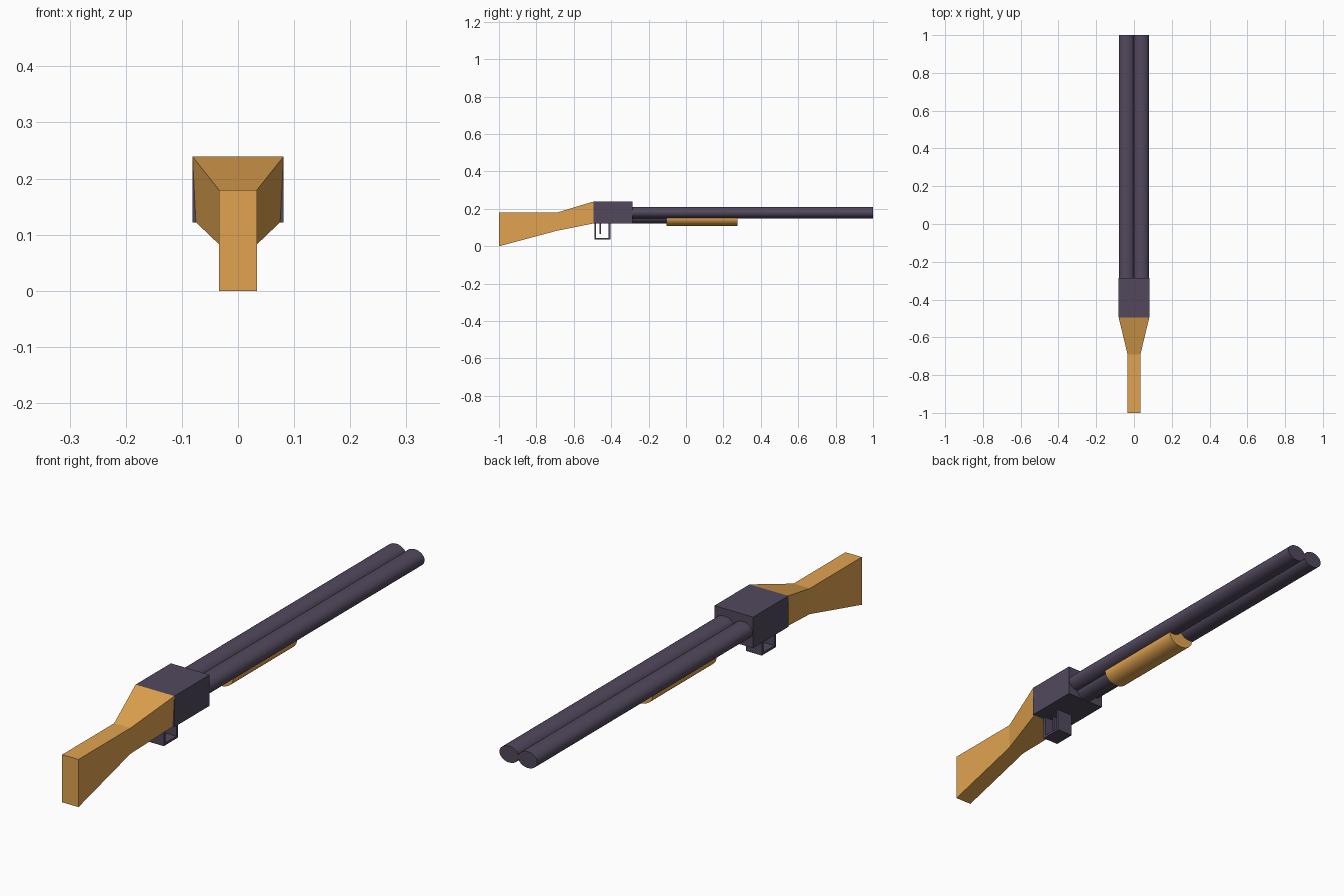
import bpy, bmesh, math
from mathutils import Matrix

if "Cube" in bpy.data.objects:
    bpy.data.objects.remove(bpy.data.objects["Cube"])


def material(name, rgb):
    m = bpy.data.materials.new(name)
    m.diffuse_color = (*rgb, 1)
    m.use_nodes = True
    m.node_tree.nodes["Principled BSDF"].inputs["Base Color"].default_value = m.diffuse_color
    return m


WOOD = material("wood", (0.75, 0.37, 0.08))
METAL = material("dark_metal", (0.085, 0.066, 0.11))


def finish(name, bm, mat):
    bmesh.ops.recalc_face_normals(bm, faces=bm.faces)
    me = bpy.data.meshes.new(name)
    bm.to_mesh(me)
    bm.free()
    me.materials.append(mat)
    ob = bpy.data.objects.new(name, me)
    bpy.context.collection.objects.link(ob)
    return ob


def add_box(bm, half_x, y0, y1, z0, z1):
    mat = Matrix.Translation((0, (y0 + y1) / 2, (z0 + z1) / 2))
    mat = mat @ Matrix.Diagonal((2 * half_x, y1 - y0, z1 - z0, 1))
    bmesh.ops.create_cube(bm, size=1, matrix=mat)


def boxes(name, mat, *dims):
    bm = bmesh.new()
    for d in dims:
        add_box(bm, *d)
    return finish(name, bm, mat)


def tube(name, mat, x, z, rx, rz, y0, y1):
    # oval rod lying along y
    bm = bmesh.new()
    m = Matrix.Translation((x, (y0 + y1) / 2, z)) @ Matrix.Diagonal((rx, 1, rz, 1))
    m = m @ Matrix.Rotation(math.radians(90), 4, 'X')
    bmesh.ops.create_cone(bm, cap_ends=True, segments=32, radius1=1, radius2=1,
                          depth=y1 - y0, matrix=m)
    ob = finish(name, bm, mat)
    for p in ob.data.polygons:
        p.use_smooth = len(p.vertices) == 4
    return ob


# Stock: lofted sections (y, half width bottom, half width top, z bottom, z top)
bm = bmesh.new()
rings = []
for y, wb, wt, zb, zt in [(-1.0, 0.034, 0.034, 0.0, 0.18),
                          (-0.69, 0.034, 0.034, 0.083, 0.18),
                          (-0.495, 0.075, 0.081, 0.122, 0.239)]:
    rings.append([bm.verts.new(c) for c in
                  ((-wb, y, zb), (wb, y, zb), (wt, y, zt), (-wt, y, zt))])
for a, b in zip(rings, rings[1:]):
    for i in range(4):
        j = (i + 1) % 4
        bm.faces.new((a[i], a[j], b[j], b[i]))
bm.faces.new(rings[0])
bm.faces.new(rings[-1])
finish("stock", bm, WOOD)

# Receiver block
boxes("receiver", METAL, (0.081, -0.495, -0.285, 0.122, 0.239))

# Twin barrels and the lower tube
for side, label in ((-1, "left"), (1, "right")):
    tube(label + "_barrel", METAL, side * 0.039, 0.18, 0.04, 0.031, -0.32, 1.0)
tube("lower_tube", METAL, 0, 0.153, 0.04, 0.031, -0.32, 0.0)

# Wooden fore-end
tube("fore_end", WOOD, 0, 0.148, 0.054, 0.041, -0.105, 0.275)

# Trigger guard: two posts and a floor
boxes("trigger_guard", METAL,
      (0.033, -0.49, -0.48, 0.035, 0.124),
      (0.033, -0.415, -0.405, 0.035, 0.124),
      (0.033, -0.48, -0.415, 0.035, 0.044))

# Trigger
boxes("trigger", METAL, (0.012, -0.463, -0.455, 0.065, 0.124))
